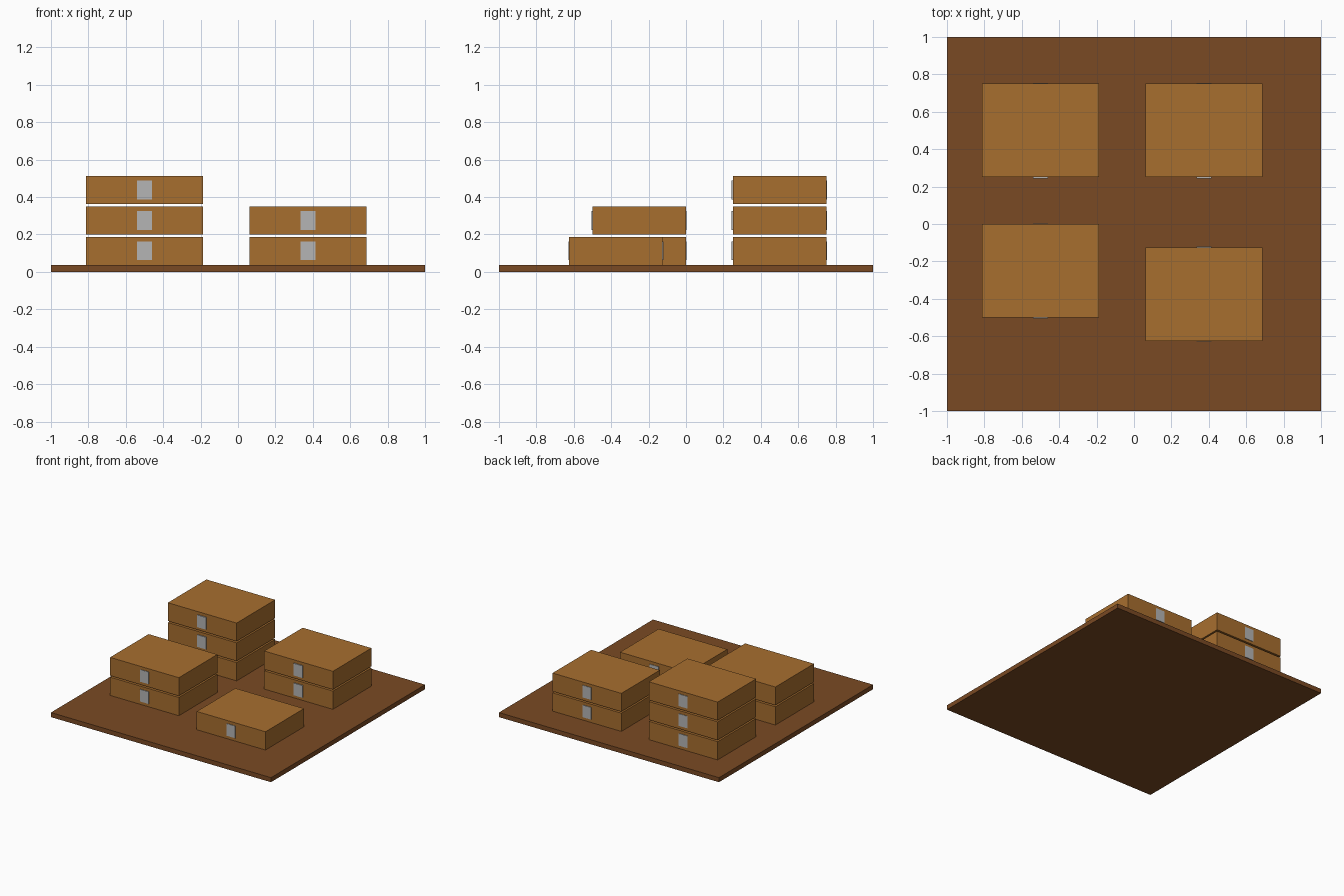
import bpy

cube = bpy.data.objects.get("Cube")
if cube:
    bpy.data.objects.remove(cube, do_unlink=True)


def make_material(name, colour):
    mat = bpy.data.materials.new(name)
    mat.use_nodes = True
    mat.diffuse_color = (*colour, 1)
    mat.node_tree.nodes["Principled BSDF"].inputs["Base Color"].default_value = (*colour, 1)
    return mat


WOOD = make_material("dark_wood", (0.195, 0.068, 0.017))
CARDBOARD = make_material("cardboard", (0.39, 0.157, 0.028))
TAPE = make_material("grey_tape", (0.46, 0.46, 0.46))


def block(name, low, high, mat):
    """Axis-aligned block between two corners."""
    centre = [(a + b) / 2 for a, b in zip(low, high)]
    bpy.ops.mesh.primitive_cube_add(size=1, location=centre)
    obj = bpy.context.object
    obj.name = name
    obj.scale = [b - a for a, b in zip(low, high)]
    bpy.ops.object.transform_apply(location=False, rotation=False, scale=True)
    obj.data.materials.append(mat)
    return obj


BASE_HEIGHT = 0.0375
WIDTH, DEPTH, HEIGHT, GAP = 0.625, 0.5, 0.15, 0.0125
TAPE_WIDTH, TAPE_MARGIN, TAPE_BACK = 0.08, 0.025, 0.004


def carton(name, x, y, z, tape_front):
    """Closed carton with a tape strip on its front and back."""
    front, back = y - DEPTH / 2, y + DEPTH / 2
    block(name, (x - WIDTH / 2, front, z), (x + WIDTH / 2, back, z + HEIGHT), CARDBOARD)
    x0, x1 = x - TAPE_WIDTH / 2, x + TAPE_WIDTH / 2
    z0, z1 = z + TAPE_MARGIN, z + HEIGHT - TAPE_MARGIN
    block(name + "_front_tape", (x0, front - tape_front, z0), (x1, front, z1), TAPE)
    block(name + "_back_tape", (x0, back, z0), (x1, back + TAPE_BACK, z1), TAPE)


# Floor board
block("base_board", (-1, -1, 0), (1, 1, BASE_HEIGHT), WOOD)

# Stacks: name, centre x, centre y, number of cartons, front tape thickness
stacks = [
    ("back_right_carton", -0.5, 0.5, 3, 0.008),
    ("back_left_carton", 0.375, 0.5, 2, 0.008),
    ("front_right_carton", -0.5, -0.25, 2, 0.004),
    ("front_left_carton", 0.375, -0.375, 1, 0.004),
]
for name, x, y, count, tape_front in stacks:
    for level in range(count):
        carton(f"{name}_{level + 1}", x, y, BASE_HEIGHT + level * (HEIGHT + GAP), tape_front)
